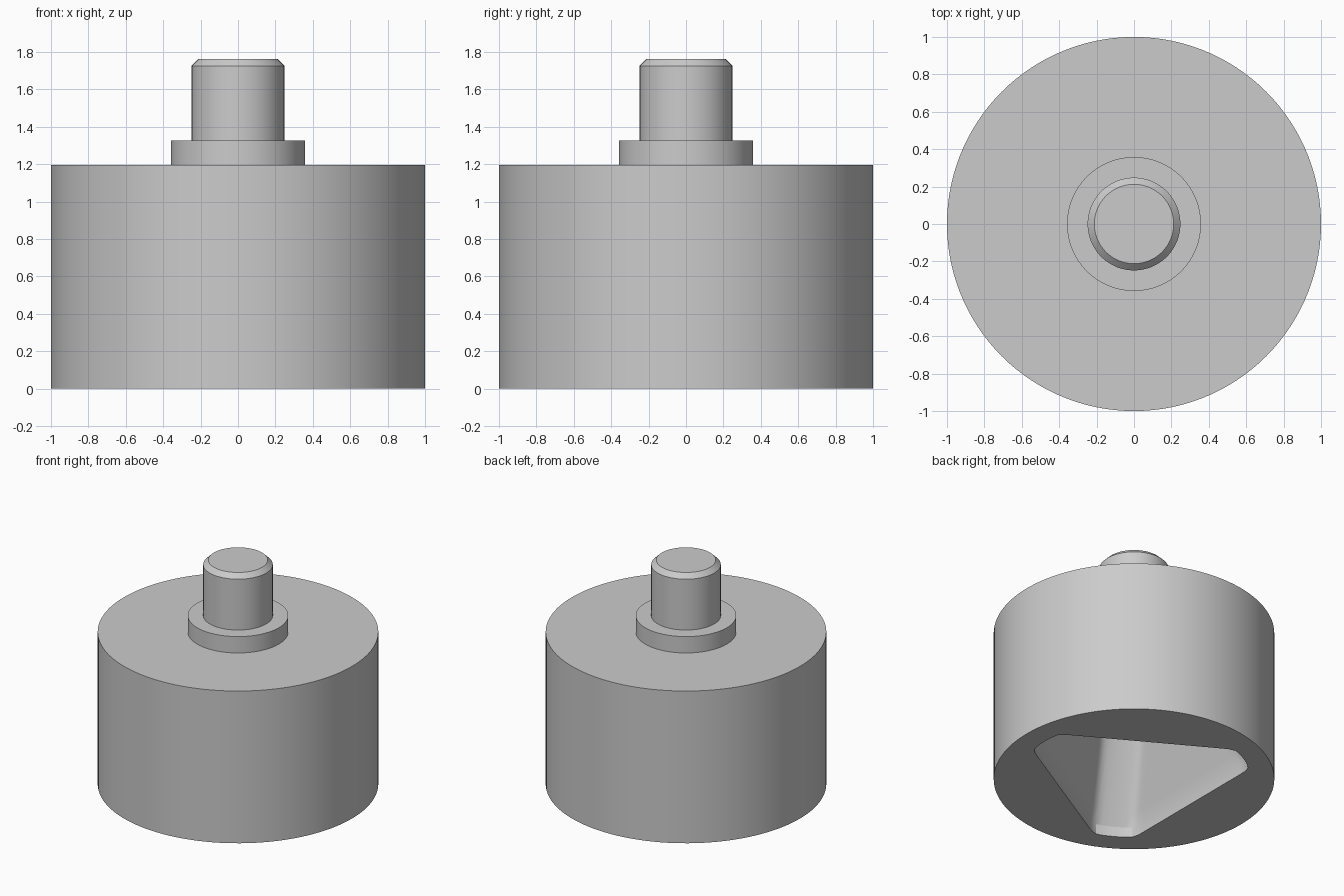
import bpy, bmesh, math

cube = bpy.data.objects.get("Cube")
if cube:
    bpy.data.objects.remove(cube, do_unlink=True)

SEGS = 120
RINGS = 10             # rings along the tapering pocket wall
LIP, DEPTH = 0.08, 1.0

grey = bpy.data.materials.new("plain grey")
grey.use_nodes = True
grey.diffuse_color = (0.6, 0.6, 0.6, 1)
grey.node_tree.nodes["Principled BSDF"].inputs["Base Color"].default_value = (0.6, 0.6, 0.6, 1)


def round_part(name, rings):
    """Bridge (radius, height) rings into a capped solid; radius may depend on the angle."""
    bm = bmesh.new()
    loops = []
    for radius, z in rings:
        loop = []
        for i in range(SEGS):
            a = math.tau * i / SEGS
            r = radius(a) if callable(radius) else radius
            loop.append(bm.verts.new((r * math.cos(a), r * math.sin(a), z)))
        loops.append(loop)
    for low, high in zip(loops, loops[1:]):
        for i in range(SEGS):
            j = (i + 1) % SEGS
            bm.faces.new((low[i], low[j], high[j], high[i]))
    bm.faces.new(loops[0])
    bm.faces.new(loops[-1])
    bmesh.ops.recalc_face_normals(bm, faces=bm.faces)
    mesh = bpy.data.meshes.new(name)
    bm.to_mesh(mesh)
    bm.free()
    mesh.materials.append(grey)
    obj = bpy.data.objects.new(name, mesh)
    bpy.context.collection.objects.link(obj)
    bpy.ops.object.select_all(action="DESELECT")
    obj.select_set(True)
    bpy.context.view_layer.objects.active = obj
    bpy.ops.object.shade_smooth_by_angle(angle=math.radians(28))


def pocket_outline(t):
    """Triangle pointing along +x, corners cut by a circle; t runs from mouth to end."""
    corner = 0.832 + t * (0.30 - 0.832)
    side = 0.537 + t * (0.26 - 0.537)

    def radius(a):
        third = math.tau / 3
        flat = side / math.cos(a % third - third / 2)
        return (flat ** -50 + corner ** -50) ** (-1 / 50)
    return radius


# Body with a tapering three-sided pocket and a short straight lip at the bottom
pocket = [(pocket_outline(i / RINGS), LIP + (DEPTH - LIP) * i / RINGS)
          for i in range(RINGS, -1, -1)]
round_part("body", pocket + [(pocket_outline(0), 0), (1.0, 0), (1.0, 1.197)])

# Collar and chamfered stem on top
round_part("collar", [(0.358, 1.197), (0.358, 1.326)])
round_part("stem", [(0.248, 1.326), (0.248, 1.726), (0.212, 1.762)])
